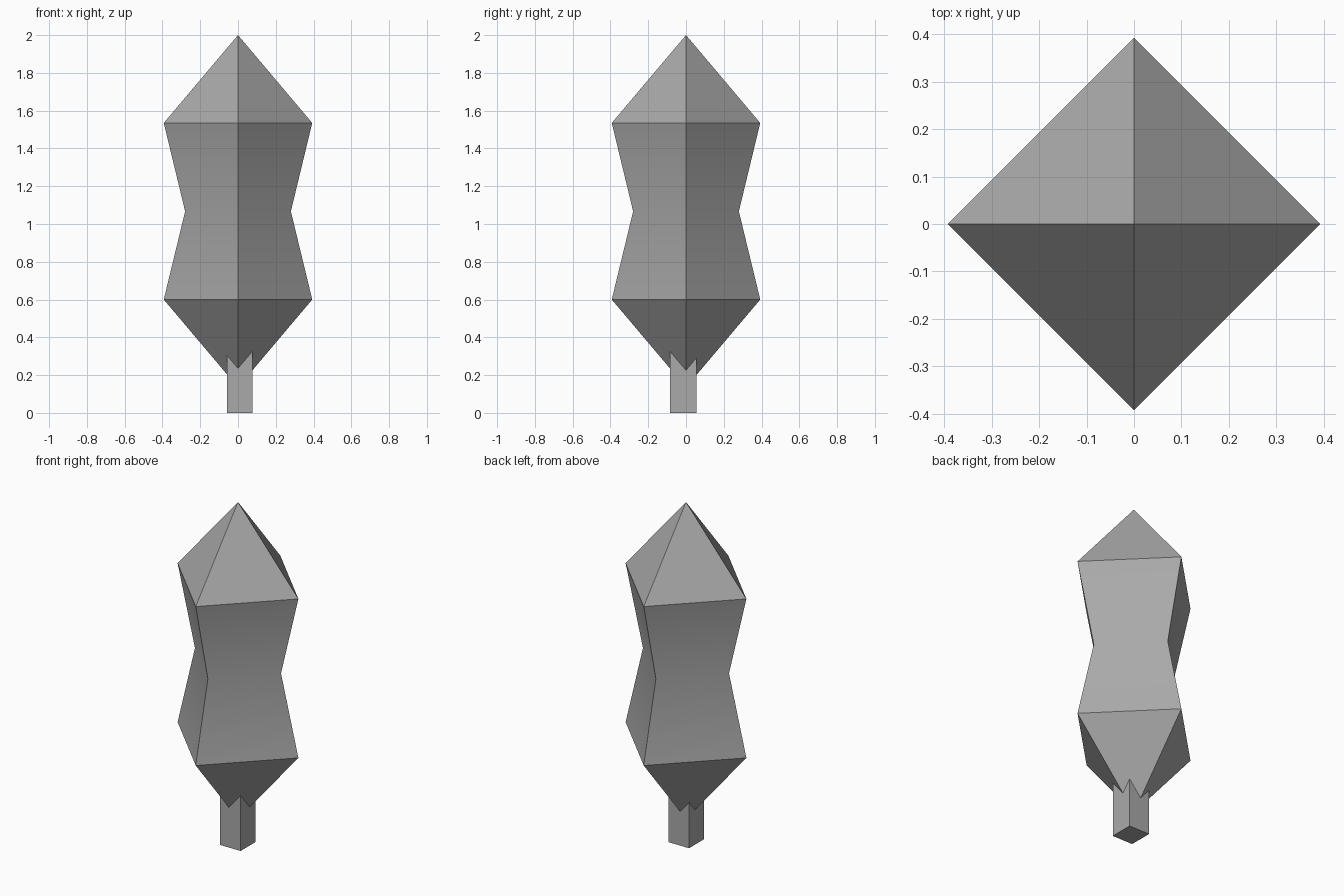
import bpy
import bmesh
import math
from mathutils import Matrix

cube = bpy.data.objects.get("Cube")
if cube:
    bpy.data.objects.remove(cube, do_unlink=True)

# Single stone grey
grey = bpy.data.materials.new("stone_grey")
grey.use_nodes = True
colour = (0.4, 0.4, 0.4, 1)
grey.diffuse_color = colour
grey.node_tree.nodes["Principled BSDF"].inputs["Base Color"].default_value = colour


def add_object(name, bm):
    bmesh.ops.recalc_face_normals(bm, faces=bm.faces)
    mesh = bpy.data.meshes.new(name)
    bm.to_mesh(mesh)
    bm.free()
    mesh.materials.append(grey)
    obj = bpy.data.objects.new(name, mesh)
    bpy.context.collection.objects.link(obj)
    return obj


# Crystal body: a four-sided lathe with a pinched waist and two points
bm = bmesh.new()
rings = []
for radius, z in [(0.393, 0.6), (0.28, 1.067), (0.393, 1.535)]:
    rings.append([bm.verts.new((radius * math.cos(i * math.pi / 2),
                                radius * math.sin(i * math.pi / 2), z))
                  for i in range(4)])
bottom = bm.verts.new((0, 0, 0.135))
top = bm.verts.new((0, 0, 2))
for i in range(4):
    j = (i + 1) % 4
    for low, high in zip(rings, rings[1:]):
        bm.faces.new((low[i], low[j], high[j], high[i]))
    bm.faces.new((bottom, rings[0][j], rings[0][i]))
    bm.faces.new((top, rings[-1][i], rings[-1][j]))
body = add_object("crystal_body", bm)

# The waist is smooth, all other edges stay sharp
bpy.ops.object.select_all(action="DESELECT")
body.select_set(True)
bpy.context.view_layer.objects.active = body
bpy.ops.object.shade_smooth_by_angle(angle=math.radians(30))

# Square stem, slightly off centre, sunk into the lower point
bm = bmesh.new()
bmesh.ops.create_cube(bm, size=1, matrix=Matrix.Translation((0.009, -0.015, 0.18))
                      @ Matrix.Diagonal((0.135, 0.14, 0.36, 1)))
add_object("stem", bm)
